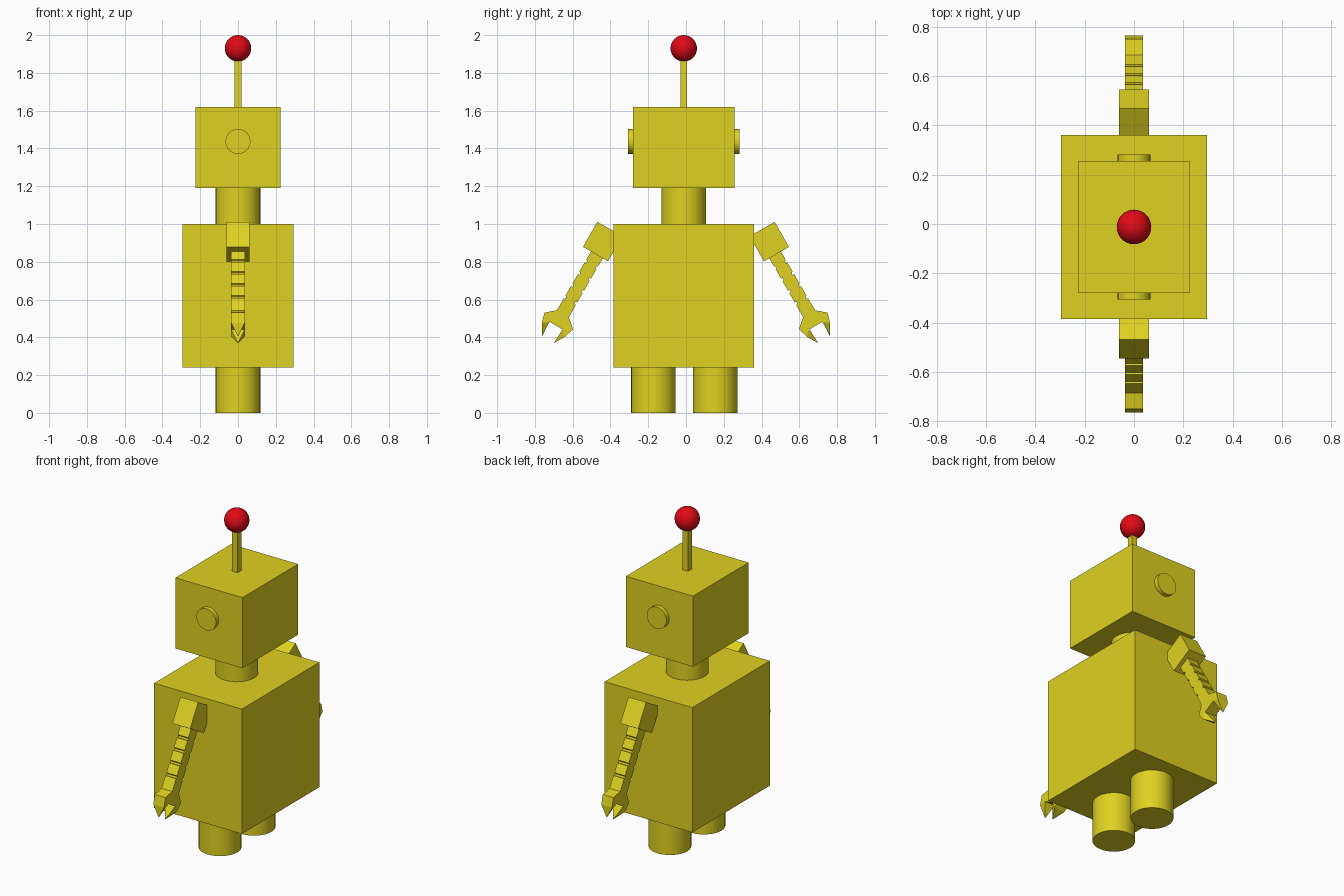
import bpy, bmesh, math

if "Cube" in bpy.data.objects:
    bpy.data.objects.remove(bpy.data.objects["Cube"])


def material(name, color):
    m = bpy.data.materials.new(name)
    m.diffuse_color = color
    m.use_nodes = True
    m.node_tree.nodes["Principled BSDF"].inputs["Base Color"].default_value = m.diffuse_color
    return m


YELLOW = material("yellow", (0.74, 0.64, 0.015, 1))
RED = material("red", (0.75, 0.003, 0.008, 1))
YC = -0.012  # centre of the trunk in y


def finish(name, mat):
    ob = bpy.context.object
    ob.name = name
    ob.data.materials.append(mat)
    return ob


def box(name, center, size, tilt=0):
    bpy.ops.mesh.primitive_cube_add(size=1, location=center, rotation=(tilt, 0, 0))
    bpy.context.object.scale = size
    return finish(name, YELLOW)


def cylinder(name, center, r, depth, rot=(0, 0, 0)):
    bpy.ops.mesh.primitive_cylinder_add(vertices=32, radius=r, depth=depth,
                                        location=center, rotation=rot)
    bpy.ops.object.shade_smooth_by_angle(angle=math.radians(40))
    return finish(name, YELLOW)


# Trunk, head and neck
box("body", (0, YC, 0.62), (0.59, 0.745, 0.76))
box("head", (0, YC, 1.405), (0.452, 0.535, 0.43))
cylinder("neck", (0, YC, 1.095), 0.118, 0.19)

# Antenna and its ball
box("antenna", (0, YC, 1.75), (0.036, 0.036, 0.26))
bpy.ops.mesh.primitive_uv_sphere_add(segments=32, ring_count=16, radius=0.07,
                                     location=(0, YC, 1.93))
bpy.ops.object.shade_smooth_by_angle(angle=math.radians(40))
finish("antenna_ball", RED)

# Arm half profile (distance along arm, half width): notched limb, then hand
half = [(-0.01, 0.036)]
for i in range(4):
    a = 0.05 + 0.073 * i
    half += [(a, 0.036), (a + 0.004, 0.027), (a + 0.015, 0.027), (a + 0.017, 0.036)]
half += [(0.36, 0.037), (0.403, 0.087), (0.458, 0.072), (0.432, 0.040)]


def arm(name, s):
    def place(x, a, w):
        return (x, s * (0.472 + 0.5 * a + 0.866 * w), 0.8365 - 0.866 * a + 0.5 * w)

    outline = half + [(a, -w) for a, w in reversed(half)]
    n = len(outline)
    bm = bmesh.new()
    left = [bm.verts.new(place(-0.036, a, w)) for a, w in outline]
    right = [bm.verts.new(place(0.036, a, w)) for a, w in outline]
    bm.faces.new(left)
    bm.faces.new(right)
    # The two claw faces rise to a point
    claws = {len(half) - 2: 0.036, len(half): -0.036}
    for i in range(n):
        j = (i + 1) % n
        quad = [left[i], left[j], right[j], right[i]]
        if i in claws:
            tip = bm.verts.new(place(0, 0.519, claws[i]))
            for k in range(4):
                bm.faces.new((quad[k], quad[(k + 1) % 4], tip))
        else:
            bm.faces.new(quad)
    bmesh.ops.recalc_face_normals(bm, faces=bm.faces)
    me = bpy.data.meshes.new(name)
    bm.to_mesh(me)
    bm.free()
    me.materials.append(YELLOW)
    bpy.context.collection.objects.link(bpy.data.objects.new(name, me))


# Paired parts
for s, side in ((-1, "left"), (1, "right")):
    cylinder(side + "_leg", (0, -0.009 + s * 0.1635, 0.125), 0.118, 0.25)
    cylinder(side + "_ear", (0, YC + s * 0.277, 1.437), 0.066, 0.034,
             (math.pi / 2, 0, 0))
    box(side + "_shoulder", (0, s * 0.441, 0.907), (0.12, 0.153, 0.153),
        s * math.radians(30))
    arm(side + "_arm", s)
